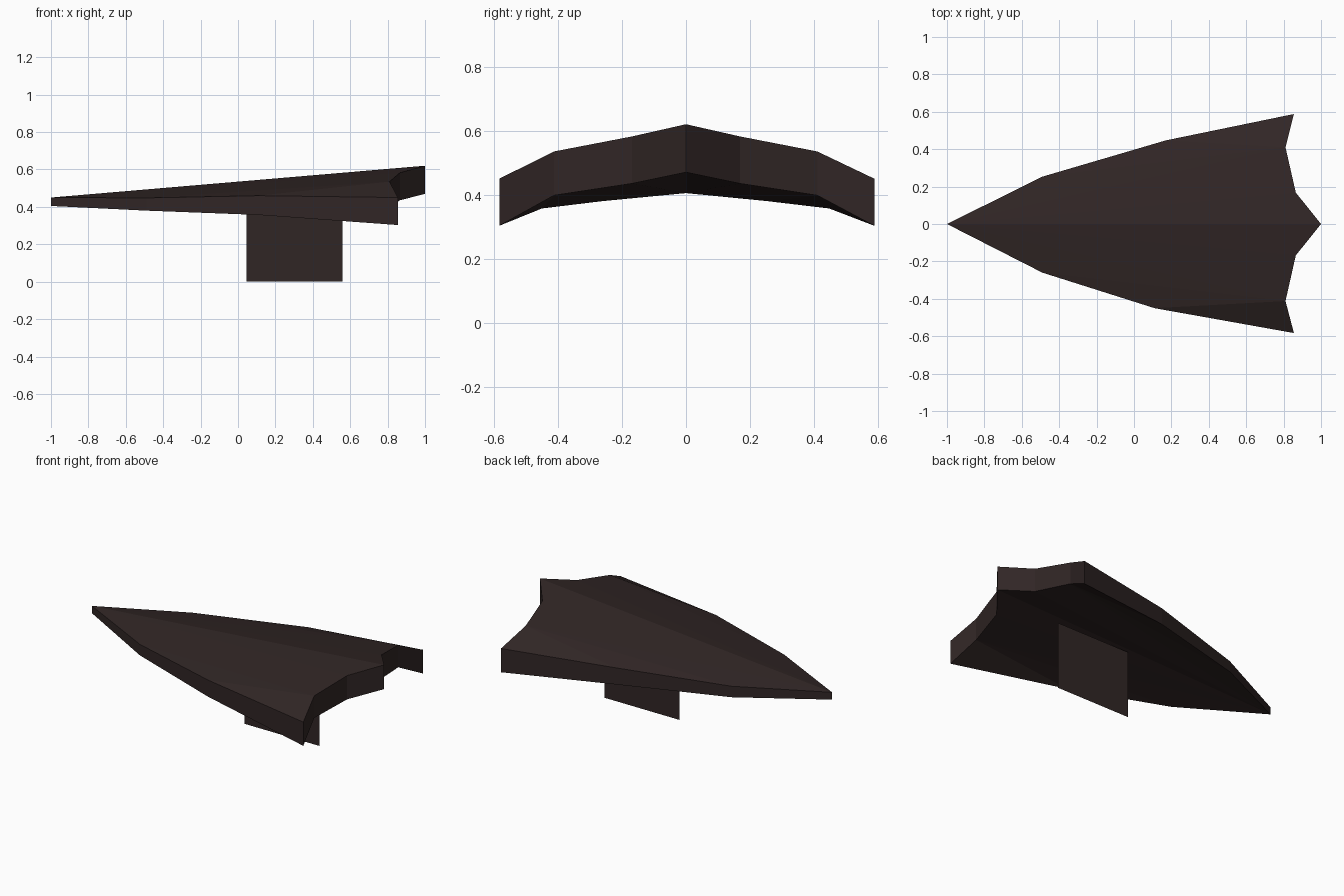
import bpy

if "Cube" in bpy.data.objects:
    bpy.data.objects.remove(bpy.data.objects["Cube"])

mat = bpy.data.materials.new("dark brown")
mat.diffuse_color = (0.030, 0.019, 0.0185, 1)
mat.use_nodes = True
mat.node_tree.nodes["Principled BSDF"].inputs["Base Color"].default_value = mat.diffuse_color


def add_mesh(name, verts, faces):
    me = bpy.data.meshes.new(name)
    me.from_pydata(verts, [], faces)
    me.materials.append(mat)
    ob = bpy.data.objects.new(name, me)
    bpy.context.collection.objects.link(ob)
    return ob


# Wing outline: (x, y, top z, bottom z), from the nose round each side to the tail
nose = (-1.0, 0.0, 0.45, 0.405)
tail = (1.0, 0.0, 0.62, 0.47)
near_side = [(-0.49, -0.26, 0.448, 0.38), (0.11, -0.45, 0.46, 0.357),
             (0.855, -0.583, 0.45, 0.303), (0.81, -0.412, 0.535, 0.398),
             (0.865, -0.168, 0.582, 0.435)]
far_side = [(-0.49, 0.253, 0.448, 0.38), (0.17, 0.447, 0.46, 0.357),
            (0.855, 0.588, 0.45, 0.303), (0.81, 0.41, 0.535, 0.398),
            (0.865, 0.168, 0.582, 0.435)]
ring = [nose] + near_side + [tail] + far_side[::-1]
n = len(ring)
verts = [(x, y, t) for x, y, t, b in ring] + [(x, y, b) for x, y, t, b in ring]

# Creased panels of one half, mirrored round the ring for the other half
half = [(0, 1, 4), (1, 2, 4), (2, 3, 4), (0, 4, 5), (0, 5, 6)]
top = half + [tuple((n - i) % n for i in reversed(f)) for f in half]
bottom = [tuple(i + n for i in reversed(f)) for f in top]
rim = [(i, i + n, (i + 1) % n + n, (i + 1) % n) for i in range(n)]
add_mesh("wing_body", verts, top + bottom + rim)

# Flat fin under the centre line
add_mesh("keel_fin", [(0.045, 0, 0), (0.558, 0, 0), (0.558, 0, 0.42), (0.045, 0, 0.42)],
         [(0, 1, 2, 3)])
